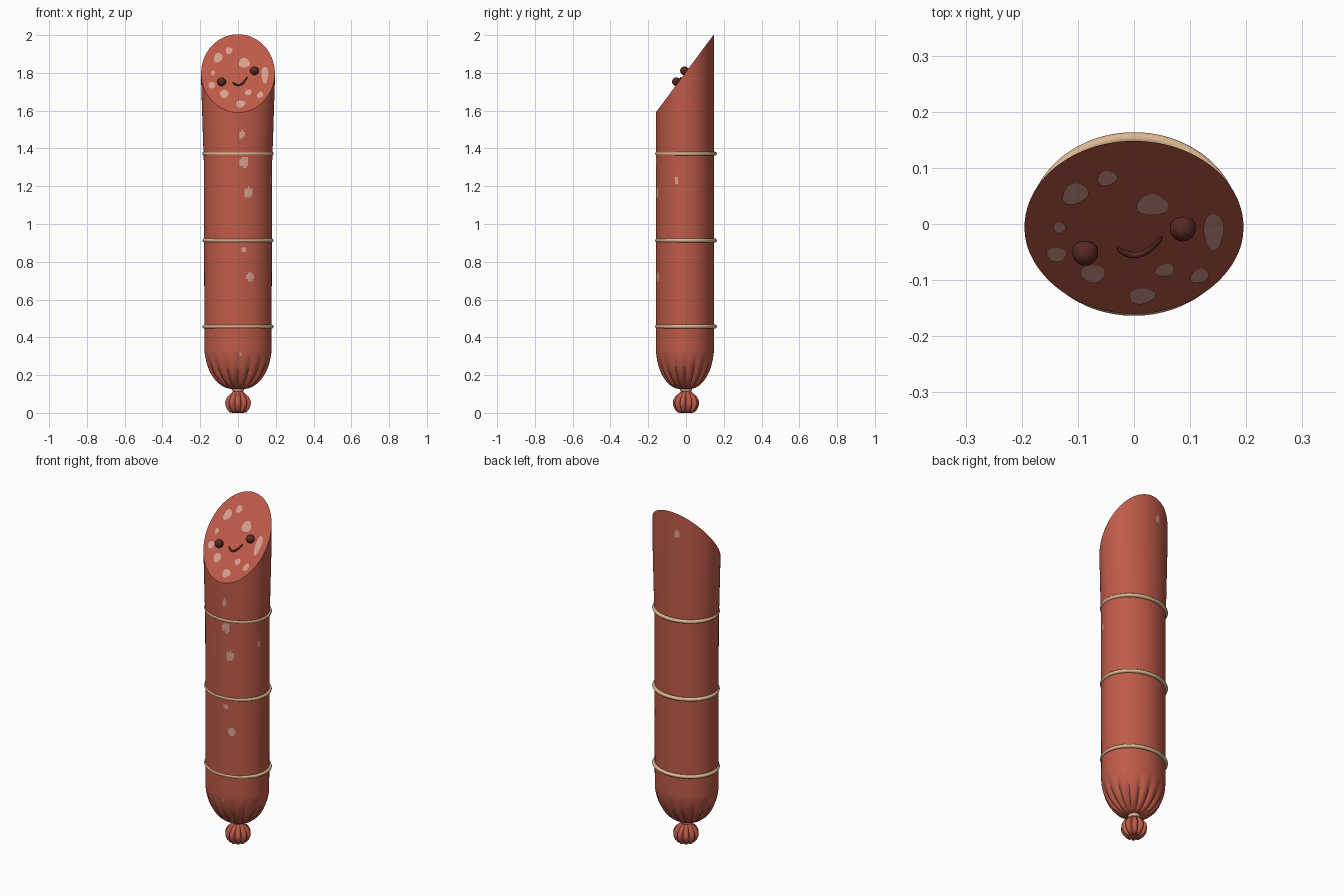
import bpy, bmesh, math
from mathutils import Vector

if "Cube" in bpy.data.objects:
    bpy.data.objects.remove(bpy.data.objects["Cube"])


def material(name, rgb):
    m = bpy.data.materials.new(name)
    m.diffuse_color = (*rgb, 1)
    m.use_nodes = True
    m.node_tree.nodes["Principled BSDF"].inputs["Base Color"].default_value = m.diffuse_color
    return m


RED = material("sausage red", (0.52, 0.105, 0.066))
FAT = material("fat pink", (0.70, 0.36, 0.28))
STRING = material("string beige", (0.70, 0.48, 0.29))
DARK = material("dark brown", (0.10, 0.022, 0.016))

SLOPE = 1.345                                   # slanted cut plane
NORMAL = Vector((0, -SLOPE, 1)).normalized()


def on_cut(x, y, lift=0.0):
    return Vector((x, y, 1.59 + (y + 0.16) * SLOPE)) + NORMAL * lift


def finish(name, bm, mats, angle=30):
    me = bpy.data.meshes.new(name)
    bm.to_mesh(me)
    bm.free()
    for m in mats:
        me.materials.append(m)
    ob = bpy.data.objects.new(name, me)
    bpy.context.collection.objects.link(ob)
    bpy.ops.object.select_all(action='DESELECT')
    ob.select_set(True)
    bpy.context.view_layer.objects.active = ob
    bpy.ops.object.shade_smooth_by_angle(angle=math.radians(angle))
    return ob


def interp(pts, t):
    # smooth interpolation through a list of (position, value)
    if t <= pts[0][0]:
        return pts[0][1]
    for (a, u), (b, v) in zip(pts, pts[1:]):
        if t <= b:
            return u + (v - u) * (t - a) / (b - a)
    return pts[-1][1]


def loft(rings, closed=False):
    bm = bmesh.new()
    vs = [[bm.verts.new(p) for p in r] for r in rings]
    n = len(vs[0])
    pairs = list(zip(vs, vs[1:])) + ([(vs[-1], vs[0])] if closed else [])
    for a, b in pairs:
        for i in range(n):
            j = (i + 1) % n
            bm.faces.new((a[i], a[j], b[j], b[i]))
    if not closed:
        bm.faces.new(vs[0][::-1])
        bm.faces.new(vs[-1])
    return bm


def groove(a, count, power):
    return abs(math.cos(a * count / 2)) ** power


# Sausage body: elliptical loft, pleated at the bottom, sliced at the top
N = 128
ANG = [2 * math.pi * i / N for i in range(N)]
WIDTH = [(0.35, 0.178), (1.3, 0.180), (1.5, 0.187), (1.75, 0.195), (2.1, 0.196)]
rings = []
levels = [0.125 + 0.005 * i for i in range(46)] + [0.36 + 0.012 * i for i in range(141)]
for z in levels:
    s = 1.0
    if z < 0.34:
        s = 0.13 + 0.87 * math.sqrt(max(0, 1 - ((0.34 - z) / 0.215) ** 2))
    depth = interp([(0.125, 0.05), (0.16, 0.14), (0.2, 0.10), (0.25, 0.05), (0.32, 0)], z)
    ring = []
    for a in ANG:
        k = s * (1 - depth * groove(a, 16, 4))
        ring.append((interp(WIDTH, z) * k * math.cos(a),
                     0.154 * k * math.sin(a) - 0.006, z))
    rings.append(ring)
bm = loft(rings)
geom = bm.verts[:] + bm.edges[:] + bm.faces[:]
cut = bmesh.ops.bisect_plane(bm, geom=geom, plane_co=on_cut(0, 0), plane_no=NORMAL,
                             clear_outer=True)
rim = [e for e in cut['geom_cut'] if isinstance(e, bmesh.types.BMEdge)]
bmesh.ops.edgeloop_fill(bm, edges=rim)
bmesh.ops.recalc_face_normals(bm, faces=bm.faces)
# Fat specks on the casing: direction in degrees, height, half width, half height
SPECKS = [(-84, 1.475, .013, .02), (-80, 1.33, .022, .03), (-73, 1.165, .022, .03),
          (-80, .86, .014, .014), (-70, .72, .02, .024), (-19, 1.23, .01, .024),
          (104, 1.88, .018, .024), (-86, .31, .008, .008)]
for f in bm.faces:
    if len(f.verts) > 4:
        continue
    c = f.calc_center_median()
    th = math.atan2(c.y / 0.154, c.x / 0.18)
    for d, z, w, h in SPECKS:
        if (((th - math.radians(d)) * 0.17 / w) ** 2 + ((c.z - z) / h) ** 2) < 1:
            f.material_index = 1
finish("sausage_body", bm, [RED, FAT])

# Fat spots on the sliced face: thin plates (x, y, half sizes, tilt)
SPOTS = [(-.105, .055, .024, .018, .4), (-.048, .083, .018, .013, .2), (.033, .035, .029, .019, 0),
         (.142, -.012, .018, .033, 0), (-.133, -.005, .011, .010, 0), (-.138, -.053, .018, .013, 0),
         (-.073, -.087, .022, .016, 0), (.055, -.081, .018, .011, .2), (.117, -.091, .017, .012, .4),
         (.014, -.127, .024, .014, .1)]
bm = bmesh.new()
for x, y, w, h, t in SPOTS:
    pts = []
    for i in range(24):
        a = 2 * math.pi * i / 24
        k = 1 + 0.06 * math.sin(3 * a + x * 90)
        u, v = w * k * math.cos(a), h * k * math.sin(a)
        pts.append(bm.verts.new(on_cut(x + u * math.cos(t) - v * math.sin(t),
                                       y + u * math.sin(t) + v * math.cos(t), 0.002)))
    bm.faces.new(pts)
finish("fat_spots", bm, [FAT])

# Eyes
for name, x, y in (("left_eye", -.087, -.043), ("right_eye", .087, .0)):
    bm = bmesh.new()
    bmesh.ops.create_uvsphere(bm, u_segments=32, v_segments=16, radius=0.023)
    bmesh.ops.translate(bm, verts=bm.verts, vec=on_cut(x, y, 0.010))
    finish(name, bm, [DARK], 60)

# Smile: tube along an arc lying on the cut, tilted like the eyes
rings = []
for i in range(25):
    t = -1 + i / 12
    c = on_cut(0.01 + 0.04 * t, -0.052 + 0.010 * t + 0.021 * t * t, 0.003)
    side = Vector((-(0.010 + 0.042 * t), 0.04, 0.04 * SLOPE)).normalized()
    r = 0.0055 * math.sqrt(max(0.05, 1 - abs(t) ** 6))
    rings.append([c + side * r * math.cos(b) + NORMAL * r * math.sin(b)
                  for b in (2 * math.pi * k / 10 for k in range(10))])
bm = loft(rings)
bmesh.ops.recalc_face_normals(bm, faces=bm.faces)
finish("smile", bm, [DARK], 60)


# Strings around the casing and the tie at the neck
def string_ring(name, z, rx, ry, tube, tall=1.0):
    rows = []
    for a in ANG:
        rows.append([((rx + tube * math.cos(b)) * math.cos(a),
                      (ry + tube * math.cos(b)) * math.sin(a),
                      z + tube * tall * math.sin(b))
                     for b in (2 * math.pi * k / 12 for k in range(12))])
    b = loft(rows, closed=True)
    bmesh.ops.recalc_face_normals(b, faces=b.faces)
    finish(name, b, [STRING], 60)


for i, z in enumerate((0.457, 0.913, 1.372)):
    string_ring(f"string_{i + 1}", z, 0.178, 0.153, 0.0105)
string_ring("neck_tie", 0.126, 0.022, 0.022, 0.010, 1.6)

# Gathered knob below the neck
PROFILE = [(.012, .008), (.03, .001), (.045, .004), (.058, .018), (.068, .04), (.070, .055),
           (.066, .072), (.055, .09), (.038, .104), (.026, .114), (.022, .135)]
rings = []
for r, z in PROFILE:
    d = 0.24 if z < 0.1 else 0.1
    rings.append([(r * (1 - d * groove(a, 10, 6)) * math.cos(a),
                   r * (1 - d * groove(a, 10, 6)) * math.sin(a), z - 0.001) for a in ANG])
bm = loft(rings)
bmesh.ops.recalc_face_normals(bm, faces=bm.faces)
finish("bottom_knob", bm, [RED], 60)
